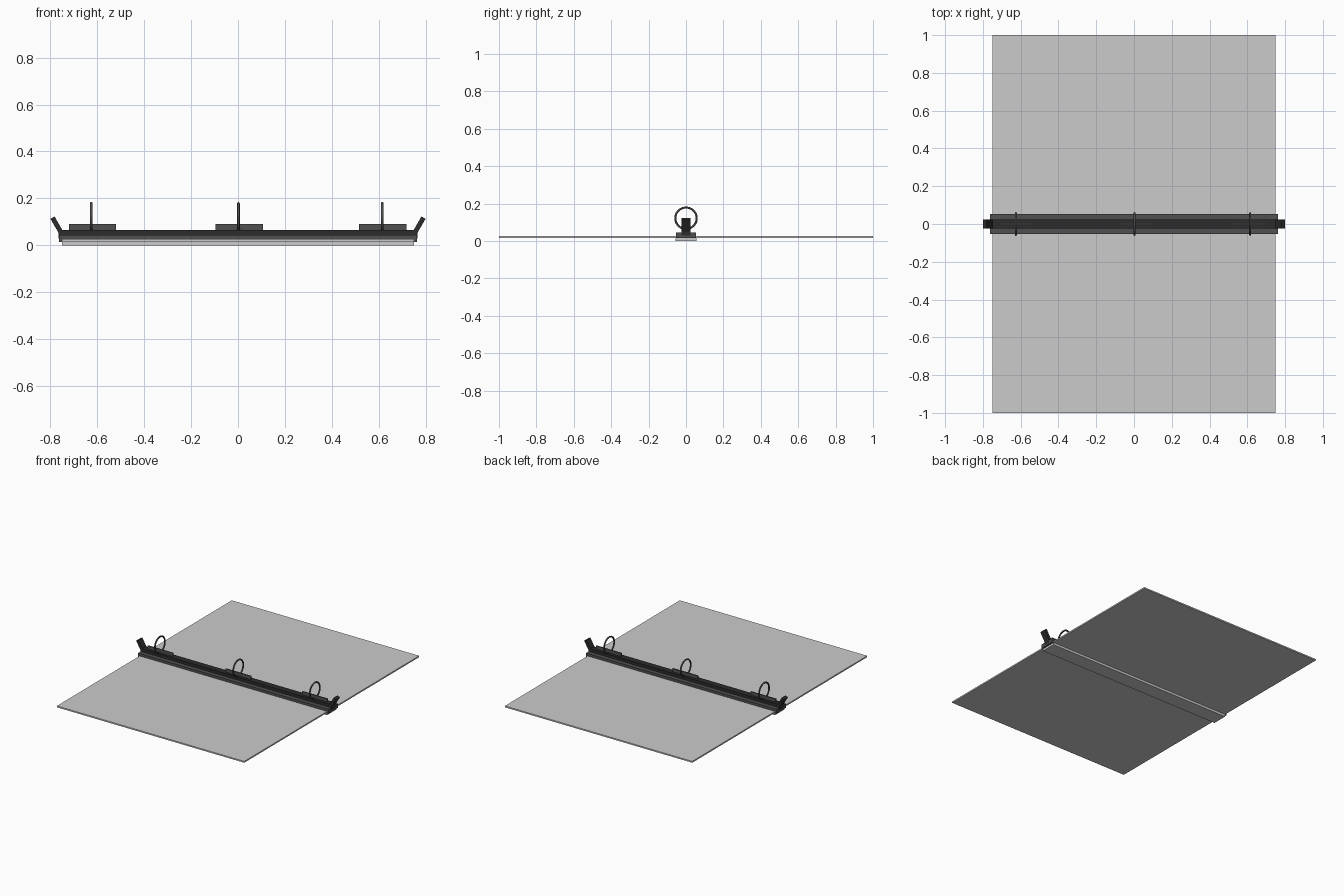
import bpy, math
from mathutils import Matrix

if "Cube" in bpy.data.objects:
    bpy.data.objects.remove(bpy.data.objects["Cube"])


def material(name, v):
    m = bpy.data.materials.new(name)
    m.diffuse_color = (v, v, v, 1)
    m.use_nodes = True
    m.node_tree.nodes["Principled BSDF"].inputs["Base Color"].default_value = m.diffuse_color
    return m


DARK = material("dark_grey", 0.08)
BLACK = material("black", 0.025)


def box(name, x, y, z, mat=None):
    """Box from (min, max) ranges on each axis."""
    bpy.ops.mesh.primitive_cube_add(size=1, location=[sum(r) / 2 for r in (x, y, z)])
    o = bpy.context.object
    o.name = name
    o.scale = [r[1] - r[0] for r in (x, y, z)]
    bpy.ops.object.transform_apply(location=False, rotation=False, scale=True)
    if mat:
        o.data.materials.append(mat)
    return o


# Two opened covers, and the spine strip under them
box("front_cover", (-0.75, 0.75), (-1.0, -0.05), (0.017, 0.027))
box("back_cover", (-0.75, 0.75), (0.05, 1.0), (0.017, 0.027))
box("spine", (-0.75, 0.75), (-0.055, 0.055), (0, 0.018))

# Mechanism base and raised rail
box("mechanism_base", (-0.762, 0.762), (-0.054, 0.054), (0.015, 0.045), DARK)
box("mechanism_rail", (-0.762, 0.762), (-0.023, 0.023), (0.04, 0.066), BLACK)

# Ring plates and closed rings
for i, x in enumerate((-0.62, 0.005, 0.617)):
    box(f"ring_plate_{i}", (x - 0.101, x + 0.101), (-0.004, 0.004), (0.06, 0.09), DARK)
    rx = (-0.625, 0.002, 0.615)[i]
    bpy.ops.mesh.primitive_torus_add(major_radius=0.057, minor_radius=0.0055,
                                     major_segments=48, minor_segments=12,
                                     location=(rx, 0, 0.122),
                                     rotation=(0, math.pi / 2, 0))
    ring = bpy.context.object
    ring.name = f"ring_{i}"
    ring.data.materials.append(DARK)
    bpy.ops.object.shade_smooth_by_angle()

# Release levers leaning outwards at both ends
for s, side in ((-1, "left"), (1, "right")):
    box(f"lever_foot_{side}", tuple(sorted((s * 0.745, s * 0.764))),
        (-0.023, 0.023), (0.03, 0.066), BLACK)
    lever = box(f"lever_{side}", (-0.01, 0.01), (-0.023, 0.023), (-0.005, 0.067), BLACK)
    lever.matrix_world = (Matrix.Translation((s * 0.757, 0, 0.06))
                          @ Matrix.Rotation(s * math.radians(30), 4, 'Y')
                          @ Matrix.Translation((0, 0, 0.031)))
